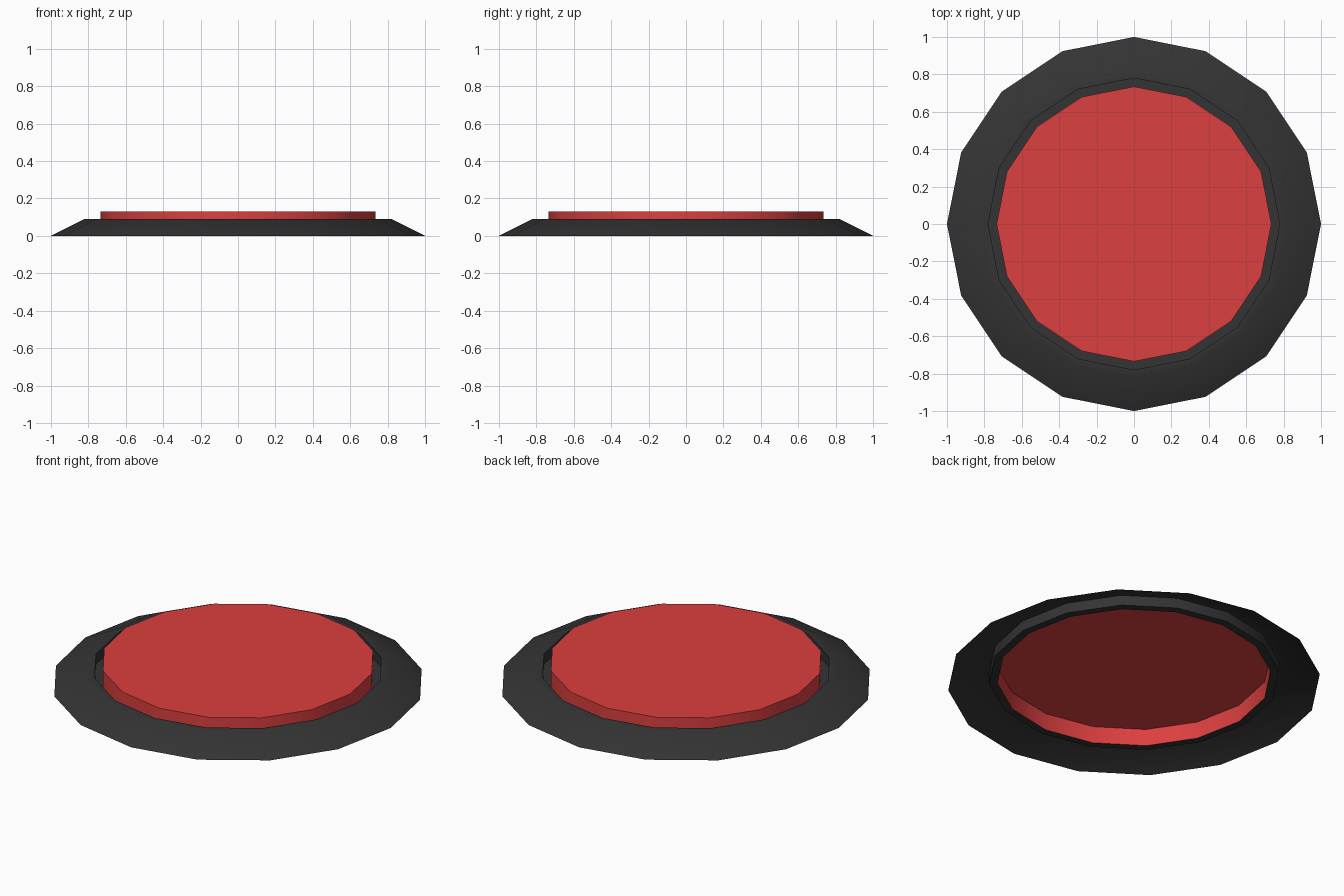
import bpy
import bmesh
from math import cos, sin, pi, radians

SIDES = 16

cube = bpy.data.objects.get("Cube")
if cube:
    bpy.data.objects.remove(cube, do_unlink=True)


def make_material(name, color):
    mat = bpy.data.materials.new(name)
    mat.use_nodes = True
    mat.diffuse_color = color
    mat.node_tree.nodes["Principled BSDF"].inputs["Base Color"].default_value = color
    return mat


def lathe(name, profile, material, cap=False):
    """Sweep (radius, height) points around z, optionally closing the last ring."""
    bm = bmesh.new()
    rings = [[bm.verts.new((r * cos(2 * pi * i / SIDES), r * sin(2 * pi * i / SIDES), z))
              for i in range(SIDES)] for r, z in profile]
    for low, high in zip(rings, rings[1:]):
        for i in range(SIDES):
            j = (i + 1) % SIDES
            bm.faces.new((low[i], low[j], high[j], high[i]))
    if cap:
        bm.faces.new(rings[-1])
    mesh = bpy.data.meshes.new(name)
    bm.to_mesh(mesh)
    bm.free()
    mesh.materials.append(material)
    obj = bpy.data.objects.new(name, mesh)
    bpy.context.collection.objects.link(obj)
    bpy.ops.object.select_all(action='DESELECT')
    obj.select_set(True)
    bpy.context.view_layer.objects.active = obj
    bpy.ops.object.shade_smooth_by_angle(angle=radians(30))
    return obj


charcoal = make_material("charcoal", (0.034, 0.034, 0.034, 1))
red = make_material("red", (0.72, 0.05, 0.05, 1))

# Hollow housing: sloped skirt, narrow rim, recess wall and recess floor
lathe("housing", [(1, 0), (0.82, 0.09), (0.78, 0.09), (0.78, 0.03), (0.735, 0.03)], charcoal)

# Push cap: open underneath, standing on the inner edge of the recess floor
lathe("push_cap", [(0.735, 0.03), (0.735, 0.13)], red, cap=True)
